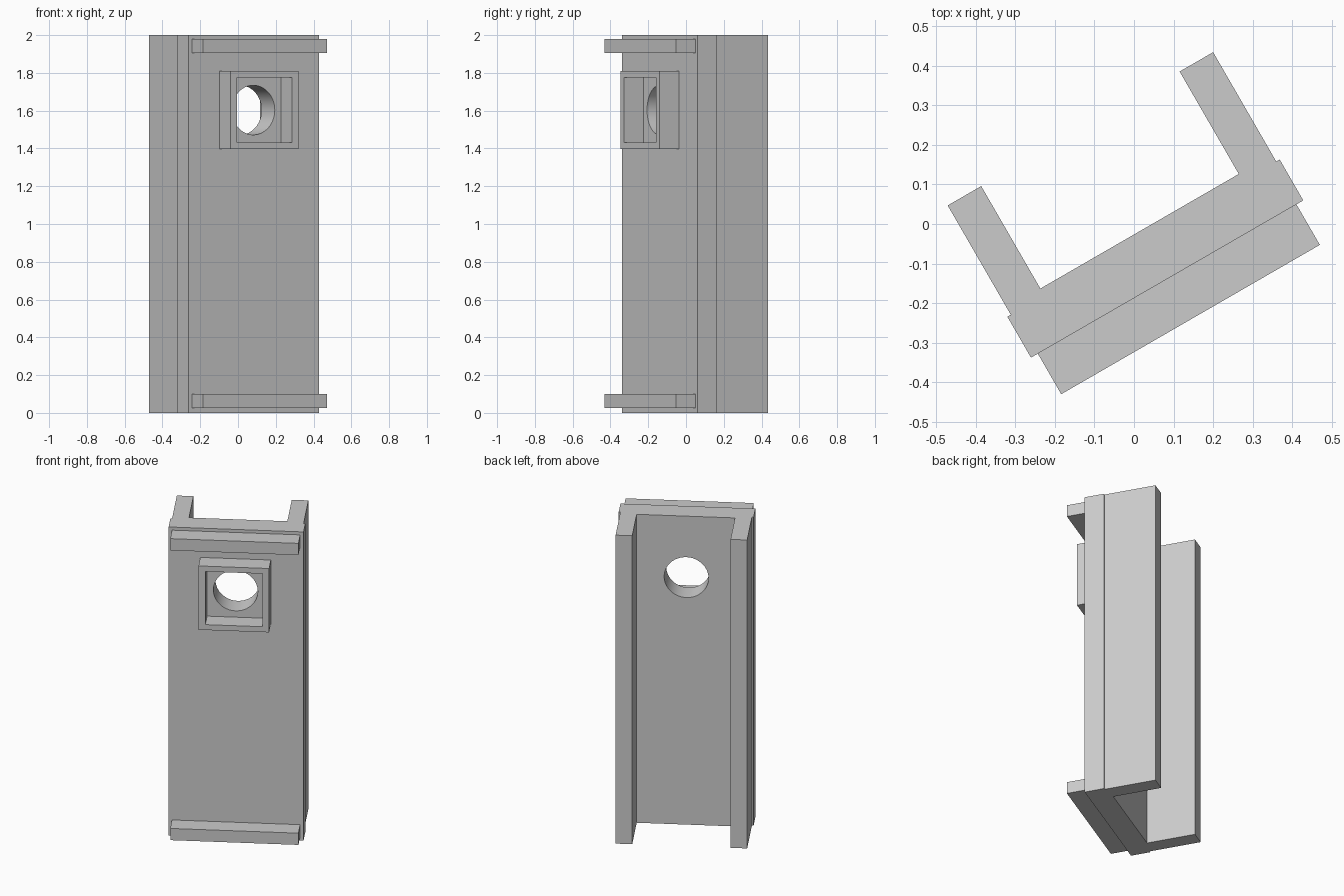
import bpy
import bmesh
from math import radians
from mathutils import Matrix, Vector

default = bpy.data.objects.get("Cube")
if default:
    bpy.data.objects.remove(default, do_unlink=True)

TURN = Matrix.Rotation(radians(30), 4, 'Z')  # whole model stands turned on z
MID = 0.003                                  # centre line across the panel
FACE, FRONT = -0.1625, -0.281                # panel face, front of trim
HOLE_Z = 1.603

grey = bpy.data.materials.new("plain grey")
grey.use_nodes = True
grey.diffuse_color = (0.6, 0.6, 0.6, 1)
grey.node_tree.nodes["Principled BSDF"].inputs["Base Color"].default_value = (0.6, 0.6, 0.6, 1)


def finish(name, bm):
    """Turn the mesh into a grey object."""
    bmesh.ops.recalc_face_normals(bm, faces=bm.faces)
    bmesh.ops.transform(bm, matrix=TURN, verts=bm.verts)
    mesh = bpy.data.meshes.new(name)
    bm.to_mesh(mesh)
    bm.free()
    mesh.materials.append(grey)
    obj = bpy.data.objects.new(name, mesh)
    bpy.context.collection.objects.link(obj)
    return obj


def box(name, half_width, y0, y1, z0, z1, mid=MID):
    bm = bmesh.new()
    size = Matrix.Diagonal((2 * half_width, y1 - y0, z1 - z0, 1))
    place = Matrix.Translation((mid, (y0 + y1) / 2, (z0 + z1) / 2))
    bmesh.ops.create_cube(bm, size=1, matrix=place @ size)
    return finish(name, bm)


def cut(obj, cutter):
    """Subtract the cutter, then drop it."""
    cutter.hide_render = True
    mod = obj.modifiers.new("cut", 'BOOLEAN')
    mod.operation, mod.solver, mod.object = 'DIFFERENCE', 'EXACT', cutter
    bpy.ops.object.select_all(action='DESELECT')
    bpy.context.view_layer.objects.active = obj
    obj.select_set(True)
    bpy.ops.object.modifier_apply(modifier=mod.name)
    bpy.data.objects.remove(cutter, do_unlink=True)


# Channel body: half profile mirrored, then extruded upward
half = [(0.398, FACE), (0.398, -0.043), (0.388, -0.043),
        (0.388, 0.2765), (0.29, 0.2765), (0.29, -0.023)]
profile = half + [(-x, y) for x, y in reversed(half)]
bm = bmesh.new()
base = bm.faces.new([bm.verts.new((x + MID, y, 0)) for x, y in profile])
top = bmesh.ops.extrude_face_region(bm, geom=[base])
bmesh.ops.translate(bm, vec=Vector((0, 0, 2)),
                    verts=[v for v in top["geom"] if isinstance(v, bmesh.types.BMVert)])
body = finish("channel_body", bm)

# Round hole through the panel
bm = bmesh.new()
bmesh.ops.create_cone(bm, cap_ends=True, segments=64, radius1=0.131, radius2=0.131, depth=0.4,
                      matrix=Matrix.Translation((0, -0.09, HOLE_Z)) @ Matrix.Rotation(radians(90), 4, 'X'))
cut(body, finish("hole_cutter", bm))
bpy.ops.object.shade_smooth_by_angle(angle=radians(30))

# Square frame around the hole
frame = box("window_frame", 0.208, FRONT, FACE, HOLE_Z - 0.207, HOLE_Z + 0.207, mid=0)
cut(frame, box("frame_cutter", 0.168, FRONT - 0.1, FACE + 0.1, HOLE_Z - 0.172, HOLE_Z + 0.172, mid=0))

# Cross rails at the bottom and the top
for name, z in (("bottom_rail", 0.025), ("top_rail", 1.904)):
    box(name, 0.378, FRONT, FACE, z, z + 0.076)
